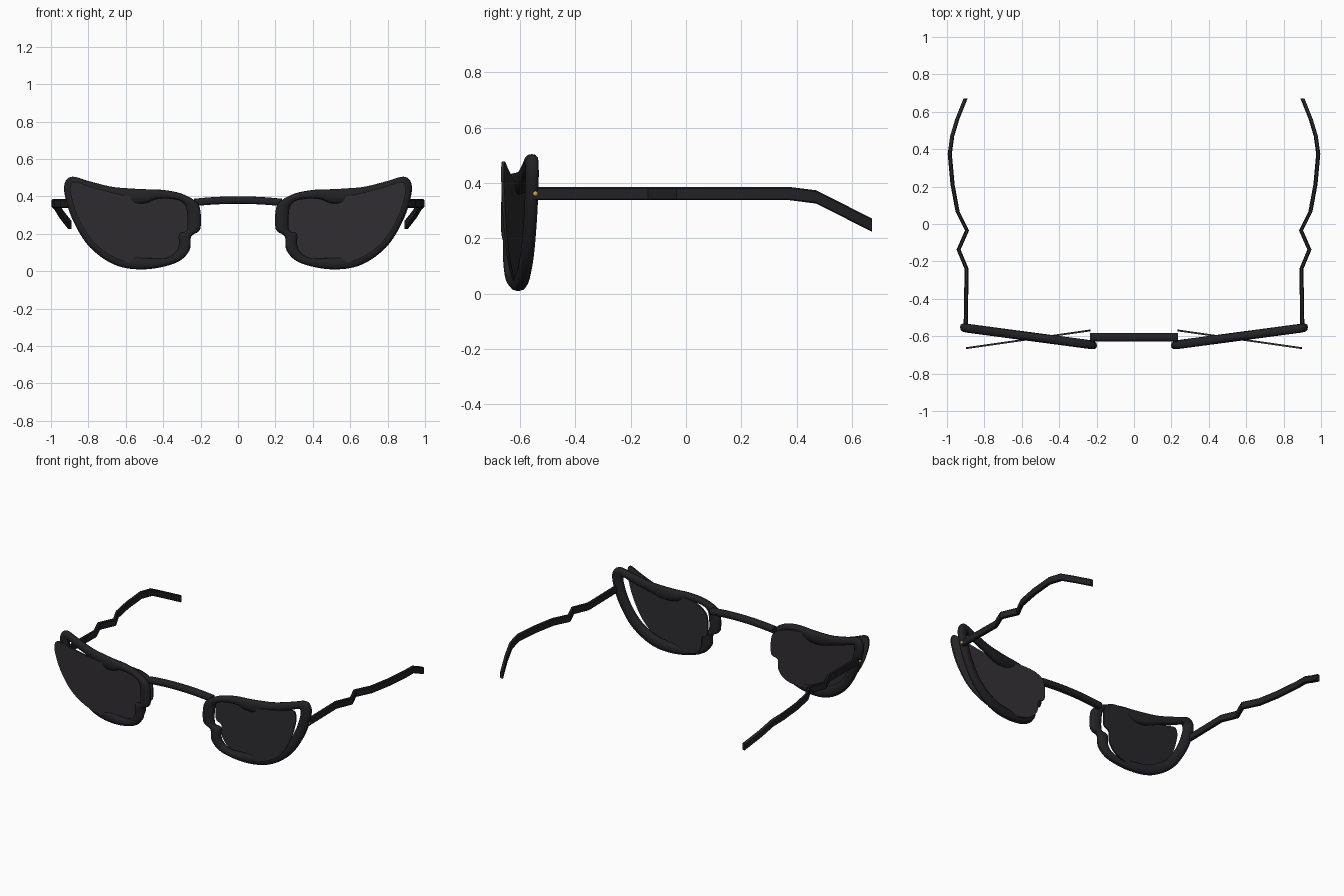
import bpy, bmesh, math
from mathutils import Vector

if "Cube" in bpy.data.objects:
    bpy.data.objects.remove(bpy.data.objects["Cube"])


def material(name, rgb):
    m = bpy.data.materials.new(name)
    m.diffuse_color = (*rgb, 1)
    m.use_nodes = True
    m.node_tree.nodes["Principled BSDF"].inputs["Base Color"].default_value = m.diffuse_color
    return m


BLACK = material("frame_black", (0.016, 0.016, 0.019))
SMOKE = material("lens_smoke", (0.028, 0.026, 0.03))
GOLD = material("screw_gold", (0.6, 0.4, 0.06))


def finish(name, bm, mat, mirror=True, angle=40):
    bmesh.ops.recalc_face_normals(bm, faces=bm.faces)
    me = bpy.data.meshes.new(name)
    bm.to_mesh(me)
    bm.free()
    ob = bpy.data.objects.new(name, me)
    bpy.context.collection.objects.link(ob)
    me.materials.append(mat)
    if mirror:
        ob.modifiers.new("Mirror", 'MIRROR').use_mirror_merge = False
    bpy.ops.object.select_all(action='DESELECT')
    bpy.context.view_layer.objects.active = ob
    ob.select_set(True)
    bpy.ops.object.shade_smooth_by_angle(angle=math.radians(angle))
    return ob


def loft(rings, closed=False):
    """Skin a list of equal-length rings; cap the ends when open."""
    bm = bmesh.new()
    vs = [[bm.verts.new(p) for p in r] for r in rings]
    n, k = len(vs), len(vs[0])
    for i in range(n if closed else n - 1):
        a, b = vs[i], vs[(i + 1) % n]
        for j in range(k):
            bm.faces.new((a[j], a[(j + 1) % k], b[(j + 1) % k], b[j]))
    if not closed:
        bm.faces.new(vs[0])
        bm.faces.new(vs[-1])
    return bm


def smooth_loop(pts, steps=5):
    """Closed Catmull-Rom resampling."""
    pts, out = [Vector(p) for p in pts], []
    n = len(pts)
    for i in range(n):
        a, b, c, d = (pts[(i + j) % n] for j in (-1, 0, 1, 2))
        for s in range(steps):
            t = s / steps
            out.append(0.5 * (2 * b + (c - a) * t + (2 * a - 5 * b + 4 * c - d) * t * t
                              + (3 * b - a - 3 * c + d) * t ** 3))
    return out


def spow(v, e):
    return math.copysign(abs(v) ** e, v)


# Rim outlines as (x, z): outer edge and matching hole edge
OUTER = [(.925, .475), (.885, .505), (.80, .482), (.68, .452), (.59, .443), (.50, .438),
         (.41, .435), (.31, .417), (.235, .38), (.203, .335), (.202, .225), (.25, .185),
         (.26, .11), (.33, .045), (.49, .01), (.65, .03), (.79, .125), (.88, .265), (.925, .40)]
INNER = [(.862, .445), (.85, .45), (.78, .423), (.68, .392), (.59, .362), (.50, .362),
         (.43, .387), (.335, .383), (.29, .362), (.273, .32), (.273, .22), (.315, .20),
         (.32, .125), (.38, .072), (.50, .072), (.62, .092), (.74, .168), (.82, .285), (.86, .40)]
outer, inner = smooth_loop(OUTER), smooth_loop(INNER)

# Rims: rounded section between the two outlines, swept back at the temples
rings = []
for o, n in zip(outer, inner):
    c, h = (o + n) / 2, (o - n) / 2
    ring = []
    for j in range(12):
        t = math.tau * j / 12
        p = c + h * spow(math.cos(t), .8)
        ring.append((p.x, -.60 + .133 * (p.x - .57) + .024 * spow(math.sin(t), .8), p.y))
    rings.append(ring)
finish("rims", loft(rings, closed=True), BLACK, angle=60)

# Lenses: thin plates angled the opposite way to the rims
mid = [(o + n) / 2 for o, n in zip(outer, inner)]
finish("lenses", loft([[(p.x, -.617 - .143 * (p.x - .57) + d, p.y) for p in mid]
                       for d in (-.005, .005)]), SMOKE)

# Bridge: shallow arch with a rounded section
rings = []
for i in range(13):
    x = -.235 + .47 * i / 12
    z = .38 - .013 * (x / .235) ** 2
    rings.append([(x, -.605 + .023 * spow(math.cos(math.tau * j / 12), .6),
                   z + .02 * spow(math.sin(math.tau * j / 12), .6)) for j in range(12)])
finish("bridge", loft(rings), BLACK, mirror=False, angle=50)

# Temple arms: flat bars with a zigzag, then a curve round the ear
PATH = [(.90, -.555, .362), (.895, -.24, .362), (.938, -.137, .362), (.893, -.035, .362),
        (.943, .065, .362), (.97, .21, .362), (.985, .375, .362), (.972, .47, .35),
        (.945, .56, .305), (.90, .672, .248)]
SECT = [(-.011, -.019), (-.006, -.024), (.006, -.024), (.011, -.019),
        (.011, .019), (.006, .024), (-.006, .024), (-.011, .019)]
finish("temple_arms", loft([[(x + a, y, z + b) for a, b in SECT] for x, y, z in PATH]), BLACK)

# Hinge screws
bm = bmesh.new()
bmesh.ops.create_uvsphere(bm, u_segments=12, v_segments=8, radius=.01)
bmesh.ops.translate(bm, verts=bm.verts, vec=(.911, -.545, .362))
finish("hinge_screws", bm, GOLD)
